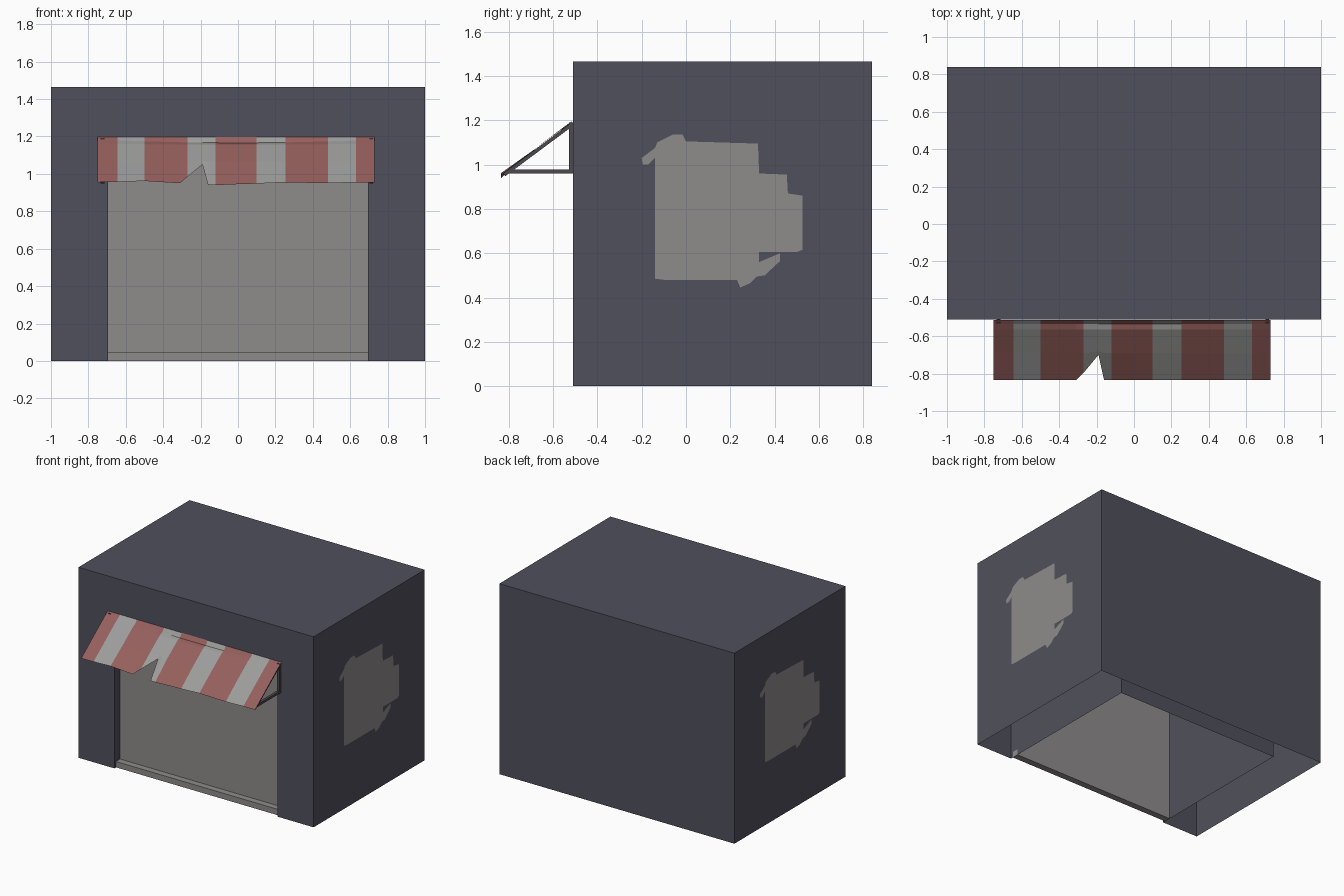
import bpy, bmesh, math
from mathutils import Vector

if "Cube" in bpy.data.objects:
    bpy.data.objects.remove(bpy.data.objects["Cube"])


def srgb(r, g, b):
    f = lambda c: c / 12.92 if c <= 0.04045 else ((c + 0.055) / 1.055) ** 2.4
    return (f(r / 255), f(g / 255), f(b / 255), 1)


def material(name, rgb):
    m = bpy.data.materials.new(name)
    m.diffuse_color = srgb(*rgb)
    m.use_nodes = True
    m.node_tree.nodes["Principled BSDF"].inputs["Base Color"].default_value = m.diffuse_color
    return m


WALL = material("slate_wall", (80, 80, 92))
GREY = material("warm_grey", (143, 140, 139))
RED = material("faded_red", (150, 96, 93))
WHITE = material("dirty_white", (157, 157, 156))
DARK = material("dark_metal", (76, 74, 78))


def make(name, verts, faces, mats, index=None):
    me = bpy.data.meshes.new(name)
    me.from_pydata(verts, [], faces)
    for m in mats:
        me.materials.append(m)
    if index:
        for p, i in zip(me.polygons, index):
            p.material_index = i
    ob = bpy.data.objects.new(name, me)
    bpy.context.collection.objects.link(ob)
    return ob


def bar(name, a, b, width, height, mat):
    """Box running from a to b in the y-z plane, or along x."""
    a, b = Vector(a), Vector(b)
    d = (b - a).normalized()
    side = Vector((0, 1, 0)) if abs(d.x) > 0.5 else Vector((1, 0, 0))
    up = d.cross(side)
    bm = bmesh.new()
    ring = [(-1, -1), (1, -1), (1, 1), (-1, 1)]
    rows = [[bm.verts.new(p + side * s * width / 2 + up * t * height / 2)
             for s, t in ring] for p in (a, b)]
    for i in range(4):
        j = (i + 1) % 4
        bm.faces.new((rows[0][i], rows[0][j], rows[1][j], rows[1][i]))
    bm.faces.new(rows[0])
    bm.faces.new(rows[1])
    bmesh.ops.recalc_face_normals(bm, faces=bm.faces)
    me = bpy.data.meshes.new(name)
    bm.to_mesh(me)
    bm.free()
    me.materials.append(mat)
    ob = bpy.data.objects.new(name, me)
    bpy.context.collection.objects.link(ob)
    return ob


# Building shell, open underneath, with an inner room behind the doorway
F, B, H = -0.51, 0.84, 1.465
DX, DH, DB = 0.695, 1.11, 0.69
verts = [(-1, F, 0), (1, F, 0), (1, F, H), (-1, F, H),
         (-1, B, 0), (1, B, 0), (1, B, H), (-1, B, H),
         (-DX, F, 0), (DX, F, 0), (DX, F, DH), (-DX, F, DH),
         (-DX, DB, 0), (DX, DB, 0), (DX, DB, DH), (-DX, DB, DH)]
faces = [(0, 8, 11, 3), (9, 1, 2, 10), (11, 10, 2, 3),         # front
         (1, 5, 6, 2), (5, 4, 7, 6), (4, 0, 3, 7), (3, 2, 6, 7),  # outer walls, roof
         (8, 12, 15, 11), (13, 9, 10, 14), (12, 13, 14, 15), (11, 15, 14, 10)]
make("building_shell", verts, faces, [WALL])

# Door shutter and its bottom rail
S = -0.44
make("shutter", [(-DX, S, 0), (DX, S, 0), (DX, S, DH), (-DX, S, DH)],
     [(0, 1, 2, 3)], [GREY])
bar("shutter_bottom_rail", (-DX, -0.465, 0.0225), (DX, -0.465, 0.0225),
    0.05, 0.045, GREY)

# Worn pale patches on both side walls (same picture seen from each side)
patch = [(-.14, .485), (-.10, .48), (.23, .48), (.245, .445), (.29, .465),
         (.32, .495), (.355, .50), (.425, .565), (.425, .60), (.33, .56),
         (.33, .605), (.50, .605), (.525, .615), (.525, .86), (.46, .87),
         (.455, .955), (.33, .96), (.325, 1.095), (0, 1.105), (-.015, 1.135),
         (-.06, 1.135), (-.13, 1.10), (-.14, 1.075), (-.20, 1.03),
         (-.195, 1.0), (-.17, 1.0), (-.14, 1.03)]
n = list(range(len(patch)))
make("right_wall_patch", [(1.001, y, z) for y, z in patch], [n], [GREY])
make("left_wall_patch", [(-1.001, 0.33 - y, z) for y, z in patch], [n], [GREY])

# Striped awning cloth with a sagging top and a torn lower edge
# each column: x, lower edge z
cols = [(-.75, .955), (-.645, .957), (-.5, .962), (-.31, .95), (-.27, .985),
        (-.19, 1.05), (-.16, .94), (-.12, .94), (0, .945), (.1, .948),
        (.255, .955), (.48, .95), (.63, .955), (.73, .955)]
stripes = [-.645, -.5, -.27, -.12, .1, .255, .48, .63]
verts, faces, index = [], [], []
for x, zl in cols:
    sag = 0.016 * max(0, 1 - (x / 0.7) ** 2)
    yl = -0.835 + (zl - 0.955) * 1.3 if zl > 0.97 else -0.835
    verts += [(x, F - 0.003, 1.198), (x, -0.535, 1.182 - sag),
              (x, -0.565, 1.16 - sag * 0.2), (x, -0.69, 1.065), (x, yl, zl)]
    if zl > 1.0:                       # tip of the tear
        verts[-2] = (x, -0.68, 1.072)
        verts[-1] = (x, -0.70, zl)
for c in range(len(cols) - 1):
    mid = (cols[c][0] + cols[c + 1][0]) / 2
    for r in range(4):
        a = c * 5 + r
        faces.append((a, a + 1, a + 6, a + 5))
        index.append(sum(mid > s for s in stripes) % 2)
make("awning_cloth", verts, faces, [RED, WHITE], index)

# Awning brackets at both ends
for side, x in (("left", -0.725), ("right", 0.712)):
    bar(side + "_bracket_upright", (x, -0.52, 0.96), (x, -0.52, 1.19), 0.02, 0.018, DARK)
    bar(side + "_bracket_arm", (x, -0.80, 0.969), (x, -0.51, 0.969), 0.02, 0.018, DARK)
    bar(side + "_bracket_brace", (x, -0.82, 0.955), (x, -0.52, 1.178), 0.02, 0.016, DARK)
